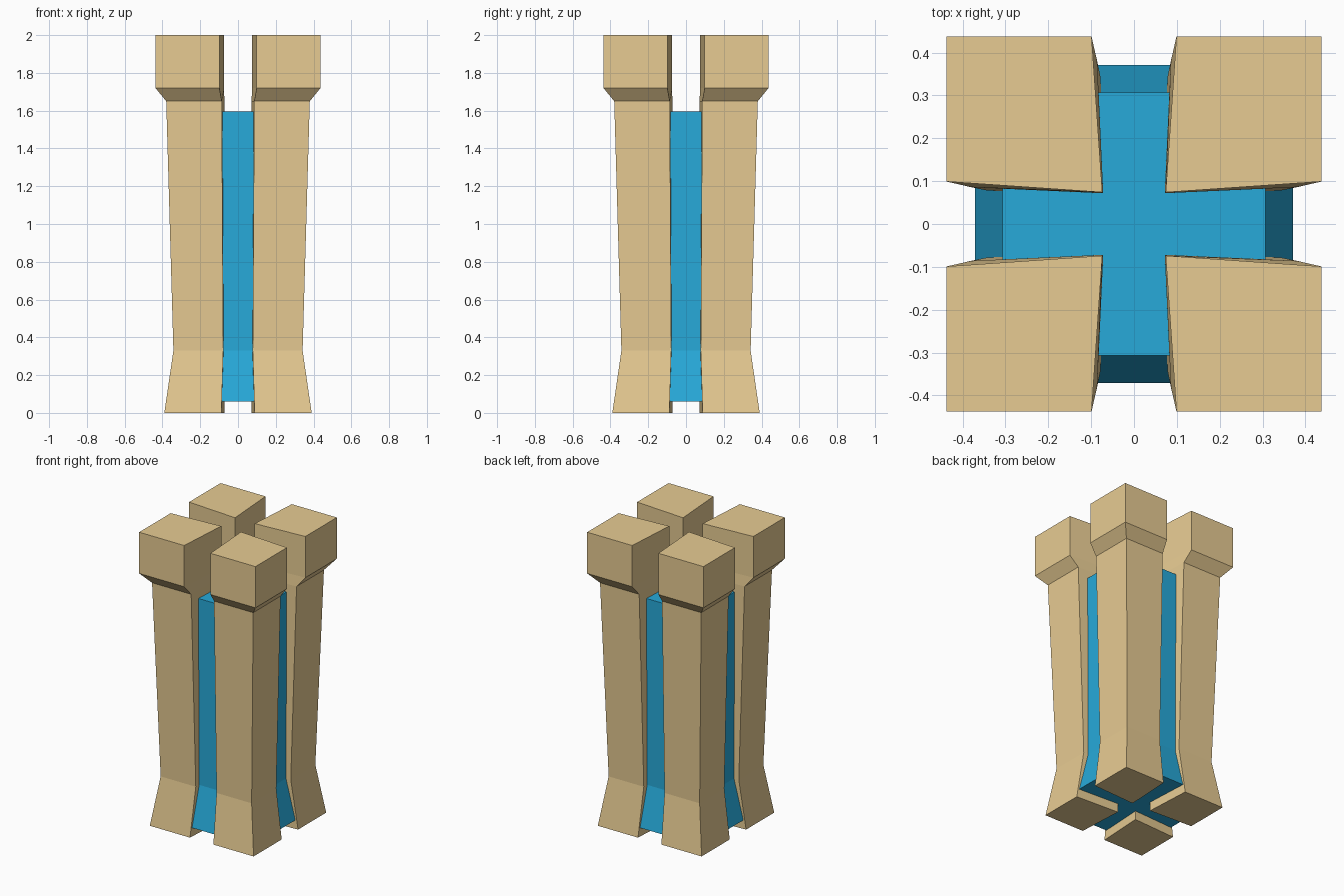
import bpy

if "Cube" in bpy.data.objects:
    bpy.data.objects.remove(bpy.data.objects["Cube"])


def material(name, color):
    m = bpy.data.materials.new(name)
    m.diffuse_color = color
    m.use_nodes = True
    m.node_tree.nodes["Principled BSDF"].inputs["Base Color"].default_value = m.diffuse_color
    return m


def loft(name, rings, mat):
    """Closed solid through equal-length rings, listed bottom to top."""
    n = len(rings[0])
    verts = [v for r in rings for v in r]
    faces = [tuple(reversed(range(n))),
             tuple(range(len(verts) - n, len(verts)))]
    for k in range(len(rings) - 1):
        for i in range(n):
            j = (i + 1) % n
            faces.append((k * n + i, k * n + j, (k + 1) * n + j, (k + 1) * n + i))
    me = bpy.data.meshes.new(name)
    me.from_pydata(verts, [], faces)
    me.materials.append(mat)
    ob = bpy.data.objects.new(name, me)
    bpy.context.collection.objects.link(ob)
    return ob


stone = material("sandstone", (0.80, 0.60, 0.29, 1))
blue = material("blue", (0.02, 0.40, 0.70, 1))

# Corner pillars: (z, outer side, slot half width at outside, inner corner)
profile = [(0, 0.39, 0.088, 0.071), (0.33, 0.342, 0.078, 0.070),
           (1.65, 0.38, 0.086, 0.072), (1.72, 0.437, 0.099, 0.074),
           (2.0, 0.437, 0.099, 0.074)]
names = ("back_right_pillar", "back_left_pillar",
         "front_left_pillar", "front_right_pillar")
turns = ((1, 0), (0, 1), (-1, 0), (0, -1))
for name, (c, s) in zip(names, turns):
    rings = []
    for z, o, g, i in profile:
        pts = [(i, i), (o, g), (o, o), (g, o)]
        rings.append([(x * c - y * s, x * s + y * c, z) for x, y in pts])
    loft(name, rings, stone)

# Blue core seen through the slots, flared at the foot
square = ((-1, -1), (1, -1), (1, 1), (-1, 1))
loft("core", [[(x * h, y * h, z) for x, y in square]
              for z, h in ((0.06, 0.371), (0.33, 0.307), (1.595, 0.307))], blue)
